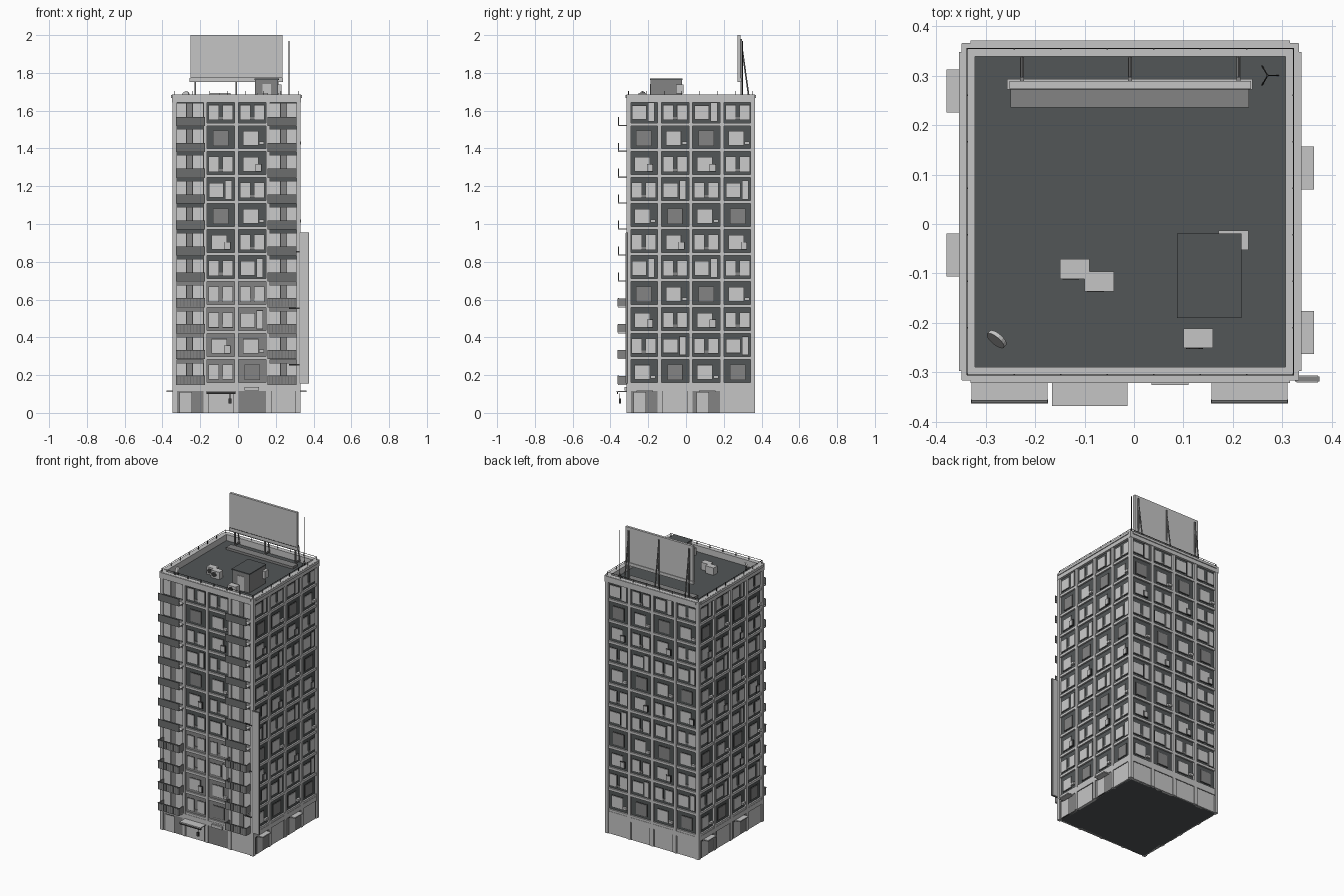
import bpy, bmesh
from math import radians, cos, sin
from mathutils import Matrix, Vector

old = bpy.data.objects.get("Cube")
if old:
    bpy.data.objects.remove(old, do_unlink=True)


def material(name, r, g, b):
    m = bpy.data.materials.new(name)
    m.use_nodes = True
    m.diffuse_color = (r, g, b, 1)
    m.node_tree.nodes["Principled BSDF"].inputs["Base Color"].default_value = (r, g, b, 1)
    return m


CONCRETE = material("light concrete", .56, .56, .56)
GLASS = material("pale window", .6, .6, .6)
DARK = material("dark slate wall", .084, .093, .095)
MID = material("mid grey", .23, .23, .23)
PANEL = material("balcony grey", .15, .155, .155)
METAL = material("dark metal", .04, .04, .04)

CX, CY = -.0075, .025       # middle of the tower
HALF, OUT = .326, .338      # wall plane and frame plane
BAY, FLOOR, BASE = .166, .1375, .153
meshes = {}                 # part name -> (bmesh, material)


def box(name, mat, lo, hi, turn=Matrix()):
    bm = meshes.setdefault(name, (bmesh.new(), mat))[0]
    lo, hi = Vector(lo), Vector(hi)
    size = Matrix.Diagonal((*(hi - lo), 1))
    bmesh.ops.create_cube(bm, size=1, matrix=turn @ Matrix.Translation((lo + hi) / 2) @ size)


def rod(name, mat, a, b, r, sides=6):
    bm = meshes.setdefault(name, (bmesh.new(), mat))[0]
    a, b = Vector(a), Vector(b)
    spin = (b - a).to_track_quat('Z', 'Y').to_matrix().to_4x4()
    bmesh.ops.create_cone(bm, cap_ends=True, segments=sides, radius1=r, radius2=r,
                          depth=(b - a).length, matrix=Matrix.Translation((a + b) / 2) @ spin)


class Side:
    """Places boxes on one facade: u along it, z up, d out from the tower's axis."""
    def __init__(self, name, angle):
        self.name = name
        self.turn = Matrix.Translation((CX, CY, 0)) @ Matrix.Rotation(radians(angle), 4, 'Z')

    def put(self, part, mat, u, z, w, h, d0, d1):
        box(self.name + "_" + part, mat, (u - w / 2, -d1, z - h / 2),
            (u + w / 2, -d0, z + h / 2), self.turn)

    def pane(self, u, z, w, h, mat=GLASS, part="windows"):
        self.put("window_frames", METAL, u, z, w + .006, h + .006, HALF - .002, HALF + .002)
        self.put(part, mat, u, z, w, h, HALF - .002, HALF + .005)

    def window(self, kind, u, z):
        if kind == "A":         # pair of casements
            for s in (-1, 1):
                self.pane(u + s * .037, z, .05, .075)
            self.put("curtains", MID, u, z - .03, .022, .012, HALF, HALF + .004)
        elif kind == "B":       # window beside a tall door
            self.pane(u - .024, z, .072, .07)
            self.pane(u + .04, z + .002, .03, .095)
        elif kind == "S":       # closed shutter
            self.pane(u, z, .076, .076, MID, "shutters")
        elif kind == "D":       # balcony glazing
            for s in (-1, 1):
                self.pane(u + s * .045, z, .054, .092)
            self.pane(u, z, .028, .092, MID, "shutters")
        else:                   # single window with a cooling unit
            self.pane(u - .008, z, .076, .072)
            if kind == "C":
                self.put("cooler_rims", METAL, u + .033, z - .018, .033, .041, HALF, HALF + .009)
                self.put("coolers", CONCRETE, u + .033, z - .018, .028, .036, HALF, HALF + .012)
            else:
                self.put("coolers", CONCRETE, u + .05, z - .025, .026, .016, HALF, HALF + .014)


# Window kinds from the top floor down
plain = ["BABA", "SESE", "CACA", "ABAB", "ESES", "ACAC"]
plain = (plain * 2)[:11]
front = ["D" + mid + "D" for mid in
         ("AA", "SE", "AC", "BA", "SE", "CA", "AB", "AA", "AB", "CE", "AS")]
sides = {n: Side(n, a) for n, a in (("front", 0), ("right", 90), ("back", 180), ("left", 270))}

# Tower core, roof deck
box("tower_core", DARK, (CX - HALF, CY - HALF, 0), (CX + HALF, CY + HALF, 1.645))

for name, s in sides.items():
    # Columns and floor beams
    for i in range(5):
        u = max(-.329, min(.329, (i - 2) * BAY))
        s.put("columns", CONCRETE, u, .835, .02, 1.67, HALF - .01, OUT)
    for k in range(12):
        s.put("beams", CONCRETE, 0, BASE + k * FLOOR, .67, .016, HALF - .01, OUT - .002)
    # Windows
    for row, kinds in enumerate(front if name == "front" else plain):
        for col, kind in enumerate(kinds):
            s.window(kind, (col - 1.5) * BAY, BASE + (10 - row) * FLOOR + .063)
    # Ground floor
    s.put("ground_band", CONCRETE, 0, .132, .67, .03, HALF - .01, OUT)
    for col in range(4):
        u = (col - 1.5) * BAY
        door = name != "back" and col in (0, 2)
        s.put("door_bays" if door else "ground_panels", MID if door else CONCRETE,
              u, .06, .148, .12, HALF - .01, OUT - .005)
        if not door:
            s.put("ground_outline", METAL, u, .117, .13, .002, HALF, OUT - .004)
            for e in (-.065, .065):
                s.put("ground_outline", METAL, u + e, .058, .002, .116, HALF, OUT - .004)
        elif not (name == "front" and col == 2):
            s.put("door_frames", METAL, u - .02, .055, .066, .11, HALF, OUT - .004)
            s.put("doors", CONCRETE, u - .02, .054, .06, .106, HALF, OUT - .002)
        if door and name != "front":
            s.put("door_canopies", CONCRETE, u + .005, .114, .087, .007, HALF, .371)
    # Parapet with its cap and wire rail
    s.put("parapet", CONCRETE, 0, 1.664, .68, .042, .314, .341)
    s.put("parapet_cap", CONCRETE, 0, 1.676, .645, .016, .318, .346)
    s.put("roof_rail", METAL, 0, 1.704, .66, .002, .329, .331)
    for i in range(8):
        s.put("roof_rail", METAL, (i - 3.5) * .094, 1.693, .003, .024, .328, .331)

# Pale cladding on the lower middle of the front
f = sides["front"]
for k in range(4):
    for col in range(4):
        f.put("cladding", MID, (col - 1.5) * BAY, BASE + k * FLOOR + .069,
              .146, .122, HALF - .01, HALF + .001)

# Balconies: open panels above, closed boxes with slats below
for u in (-.244, .241):
    for k in range(11):
        z = .15 + k * .1372
        low = k < 4
        f.put("balcony_slabs", CONCRETE, u, z, .153, .006, HALF, .385)
        f.put("low_balcony_fronts" if low else "balcony_fronts", MID if low else PANEL,
              u, z + .022, .153, .046, .381, .386)
        if low:
            for e in (-.074, .074):
                f.put("low_balcony_fronts", MID, u + e, z + .022, .005, .046, HALF, .383)
            for i in range(9):
                f.put("balcony_slats", PANEL, u + (i - 4) * .017, z + .022, .004, .04, .385, .388)
            f.put("balcony_slats", PANEL, u, z + .045, .155, .004, .38, .388)

# Shop canopy, hanging lamp and shop shutter
f.put("shop_canopy", CONCRETE, -.082, .114, .152, .005, HALF, .393)
f.put("shop_canopy_edge", METAL, -.082, .106, .152, .012, .385, .391)
f.put("hanging_lamp", METAL, -.035, .085, .003, .035, .374, .377)
f.put("hanging_lamp", METAL, -.035, .062, .014, .026, .37, .381)
f.put("shop_shutter", CONCRETE, .08, .128, .075, .02, HALF, .35)

# Blank vertical sign on the front corner
box("vertical_sign", MID, (.325, -.318, .155), (.375, -.308, .955))
box("vertical_sign_face", CONCRETE, (.328, -.32, .158), (.372, -.306, .952))
for z in (.25, .55, .85):
    box("sign_bracket", METAL, (.27, -.316, z), (.33, -.311, z + .008))

# Stair house on the roof
box("stair_house", MID, (.09, -.187, 1.64), (.213, -.022, 1.765))
box("stair_house_roof", DARK, (.087, -.19, 1.763), (.217, -.019, 1.771))
box("stair_house_door", CONCRETE, (.13, -.19, 1.64), (.175, -.186, 1.74))

# Roof cooling units with round fan grilles
for x, y, z in ((-.12, -.091, 1.645), (-.07, -.116, 1.645), (.13, -.231, 1.645), (.201, -.033, 1.69)):
    box("roof_coolers", CONCRETE, (x - .03, y - .02, z), (x + .03, y + .02, z + .048))
    rod("cooler_fans", METAL, (x - .008, y - .0215, z + .024), (x - .008, y - .019, z + .024), .017, 12)

# Billboard with posts and diagonal braces
box("billboard", CONCRETE, (-.252, .273, 1.752), (.236, .289, 2))
box("billboard_lip", CONCRETE, (-.257, .272, 1.752), (.239, .293, 1.772))
box("billboard_seam", METAL, (-.25, .2715, 1.772), (.234, .273, 1.775))
box("billboard_walkway", MID, (-.25, .235, 1.645), (.232, .285, 1.66))
for x in (-.226, -.008, .211):
    box("billboard_posts", MID, (x - .004, .288, 1.64), (x + .004, .297, 1.98))
    rod("billboard_braces", MID, (x, .294, 1.95), (x, .336, 1.65), .004)
    box("billboard_feet", MID, (x - .004, .288, 1.655), (x + .004, .34, 1.663))

# Antenna
rod("antenna", METAL, (.27, .3, 1.64), (.27, .3, 1.97), .0025)
for i in range(3):
    a = radians(120 * i)
    rod("antenna", METAL, (.27, .3, 1.69), (.27 + .022 * cos(a), .3 + .022 * sin(a), 1.645), .0015)

# Satellite dish
rod("dish_stand", METAL, (-.275, -.23, 1.64), (-.275, -.23, 1.68), .003)
rod("satellite_dish", CONCRETE, (-.275, -.23, 1.68), (-.28, -.236, 1.683), .022, 16)

# Turn the gathered parts into objects
for name, (bm, mat) in meshes.items():
    me = bpy.data.meshes.new(name)
    bm.to_mesh(me)
    bm.free()
    me.materials.append(mat)
    bpy.context.collection.objects.link(bpy.data.objects.new(name, me))
